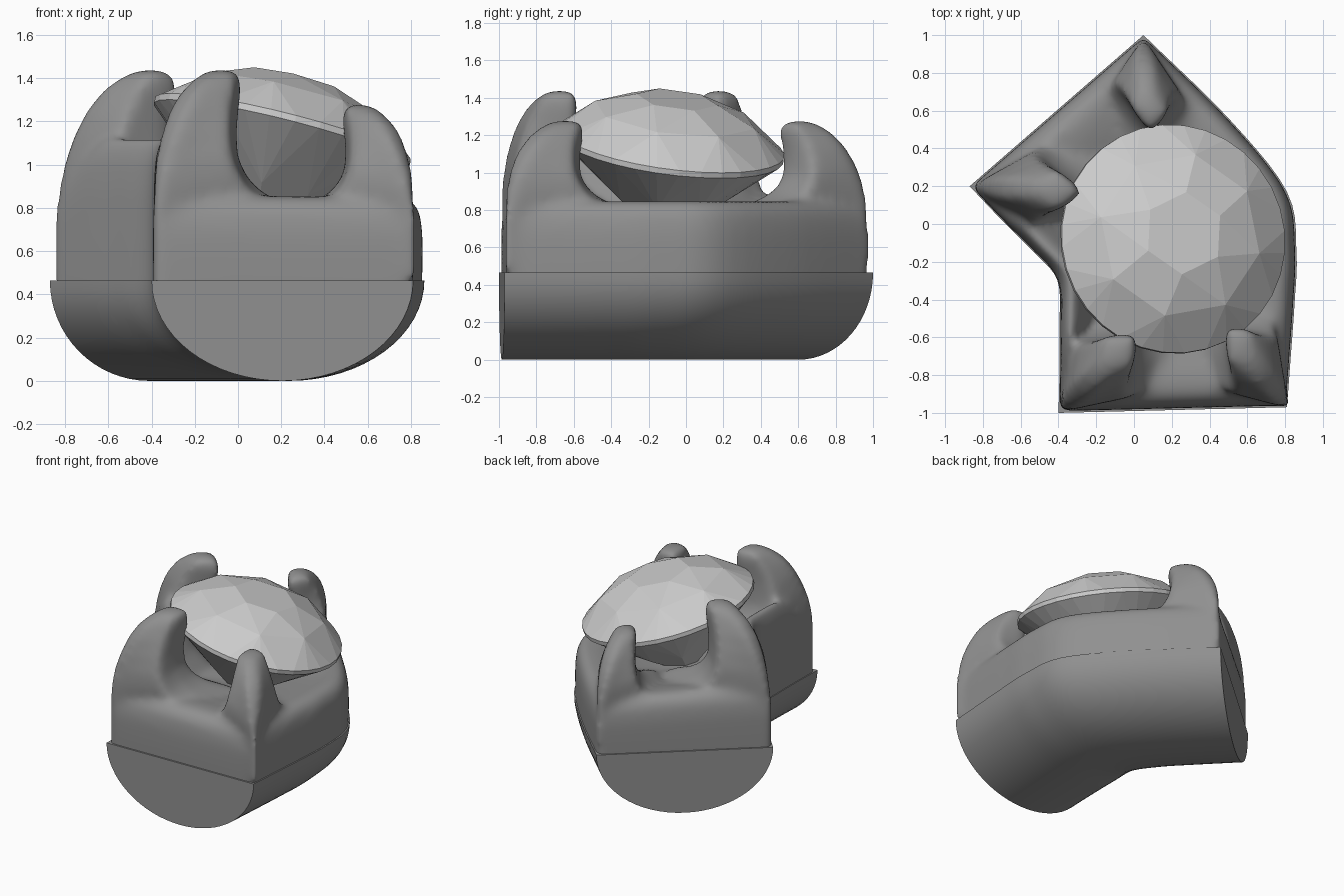
import bpy, bmesh, math
from mathutils import Vector, Matrix

if "Cube" in bpy.data.objects:
    bpy.data.objects.remove(bpy.data.objects["Cube"])

# Plan stations along the bent band: inner x, y, outer x, y
STATIONS = [Vector(s) for s in (
    (-.40, -1.0, .81, -.97), (-.395, -.8, .83, -.70), (-.395, -.55, .85, -.42),
    (-.405, -.30, .86, -.15), (-.54, -.14, .81, .17), (-.69, .01, .50, .56),
    (-.87, .20, .05, 1.0))]


def spline(pts, n=5):
    p = [2 * pts[0] - pts[1]] + pts + [2 * pts[-1] - pts[-2]]
    out = []
    for i in range(1, len(p) - 2):
        a, b, c, d = p[i - 1:i + 3]
        for k in range(n):
            t = k / n
            out.append(.5 * (2 * b + (c - a) * t + (2 * a - 5 * b + 4 * c - d) * t * t
                             + (3 * b - a - 3 * c + d) * t ** 3))
    return out + [pts[-1]]


def loft(bm, rings):
    """Closed rings of points skinned together and capped at both ends."""
    vs = [[bm.verts.new(p) for p in r] for r in rings]
    n = len(vs[0])
    for a, b in zip(vs, vs[1:]):
        for i in range(n):
            j = (i + 1) % n
            bm.faces.new((a[i], a[j], b[j], b[i]))
    bm.faces.new(vs[0][::-1])
    bm.faces.new(vs[-1])


metal = bpy.data.materials.new("dark_metal")
metal.diffuse_color = (.28, .28, .28, 1)
metal.use_nodes = True
metal.node_tree.nodes["Principled BSDF"].inputs["Base Color"].default_value = metal.diffuse_color


def finish(bm, name, mat=None):
    bmesh.ops.recalc_face_normals(bm, faces=bm.faces)
    me = bpy.data.meshes.new(name)
    bm.to_mesh(me)
    bm.free()
    if mat:
        me.materials.append(mat)
    ob = bpy.data.objects.new(name, me)
    bpy.context.collection.objects.link(ob)
    return ob


samples = spline(STATIONS)

# Band: half-ellipse section swept along the bend
H = .465
bm = bmesh.new()
rings = []
for s in samples:
    a, b = Vector((s[0], s[1], H)), Vector((s[2], s[3], H))
    ring = []
    for k in range(33):
        t = math.pi * k / 32
        p = a.lerp(b, .5 - .5 * math.cos(t))
        p.z = H * (1 - math.sin(t))
        ring.append(p)
    rings.append(ring)
loft(bm, rings)
band = finish(bm, "band", metal)
for p in band.data.polygons:
    p.use_smooth = True
band.data.set_sharp_from_angle(angle=math.radians(35))

# Setting body: plan outline raised and rounded over the rim, with the rim
# climbing at the inner bend to follow the tilt of the stone
outline = [Vector((s[0], s[1])) for s in samples] + \
          [Vector((s[2], s[3])) for s in reversed(samples)]
centre, bend = Vector((.08, -.03)), Vector((-.42, -.28))
bm = bmesh.new()
rings = []
for f, z, rise in ((.985, .37, 0), (.99, .55, .1), (.99, .68, .2), (.975, .775, .24),
                   (.94, .825, .27), (.88, .85, .29), (.78, .845, .24), (.62, .82, .1),
                   (.4, .78, 0), (.2, .76, 0)):
    ring = []
    for p in outline:
        q = centre + (p - centre) * f
        w = min(1, max(0, (.78 - (p - bend).length) / .42))
        ring.append((q.x, q.y, z + rise * w * w * (3 - 2 * w)))
    rings.append(ring)
loft(bm, rings)

# Claws: flared corner columns narrowing to fingers that lean over the stone
W, V = Vector((.755, .656)), Vector((.68, -.733))
LEVELS = ((-.7, .01, 1.45), (0, .01, 1.55), (.06, .015, 1.38), (.13, .02, 1.2), (.23, .03, 1.06),
          (.38, .055, .96), (.56, .11, .95), (.74, .20, .97), (.88, .33, 1.0),
          (.97, .47, .99), (1.03, .62, .94))


def claw(corner, e1, e2, far1, far2, top):
    rings = []
    for f, a, g in LEVELS:
        h = max(f, 0)
        w = g - a
        m = a + .55 * w
        s = min(.45 * w, .45 - .26 * h)
        d = min(max(.22, .5 * w * (1 - h)), .6 * w)
        c = .03 + .2 * w * min(1, 1.4 * h)     # rounding of the outer edge
        ring = []
        for u, v in ((a + c, a), (m + s, m - s), (g, g - d), (g, g),
                     (g - d, g), (m - s, m + s), (a, a + c)):
            q = Vector(corner) + e1 * far1 * u + e2 * far2 * v
            ring.append((q.x, q.y, .8 + f * (top - .8)))
        rings.append(ring)
    loft(bm, rings)


X, Y = Vector((1, 0)), Vector((0, 1))
claw((-.405, -1.0), X, Y, .42, .42, 1.42)
claw((.825, -.98), -X, Y, .345, .435, 1.265)
claw((.05, .995), -W, V, .32, .41, 1.265)
claw((-.865, .20), W, V, .415, .415, 1.42)
body = finish(bm, "claw_setting", metal)
m = body.modifiers.new("fuse", 'REMESH')
m.mode = 'VOXEL'
m.voxel_size = .02
m.use_smooth_shade = True
m = body.modifiers.new("soften", 'SMOOTH')
m.factor = .5
m.iterations = 28

# Stone: tilted faceted gem as the hull of a few point rings
bm = bmesh.new()
for n, r, z, off in ((6, .22, .25, .5), (8, .44, .165, .1), (32, .61, .015, 0),
                     (32, .61, -.015, 0), (8, .30, -.29, .2), (1, 0, -.52, 0)):
    for k in range(n):
        t = 2 * math.pi * k / n + off
        bm.verts.new((r * math.cos(t), r * math.sin(t), z))
bmesh.ops.convex_hull(bm, input=bm.verts)
bmesh.ops.dissolve_limit(bm, angle_limit=.02, verts=bm.verts, edges=bm.edges)
tilt = Vector((.25, .13, 1)).to_track_quat('Z', 'Y').to_matrix().to_4x4()
bm.transform(Matrix.Translation((.205, -.08, 1.15)) @ tilt)
finish(bm, "gemstone")
